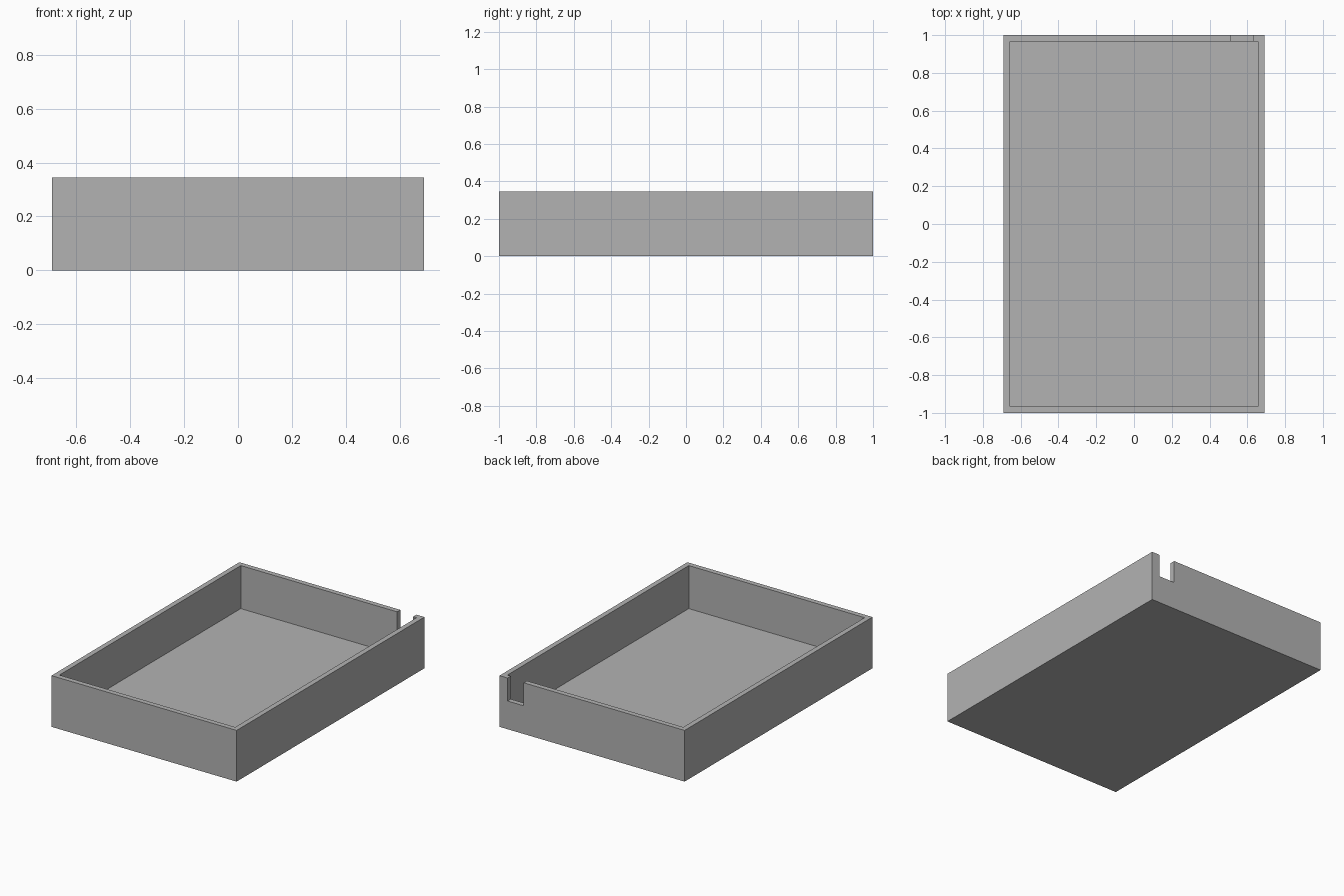
import bpy

default = bpy.data.objects.get("Cube")
if default:
    bpy.data.objects.remove(default, do_unlink=True)

# Overall sizes
WIDTH, LENGTH, HEIGHT = 1.38, 2.0, 0.345
WALL, FLOOR = 0.0345, 0.055
SLOT_LEFT, SLOT_RIGHT, SLOT_BOTTOM = 0.63, 0.51, 0.19

grey = bpy.data.materials.new("plain grey")
grey.use_nodes = True
colour = (0.45, 0.45, 0.45, 1)
grey.diffuse_color = colour
grey.node_tree.nodes["Principled BSDF"].inputs["Base Color"].default_value = colour


def box(name, low, high):
    """Add a box spanning two opposite corners."""
    centre = [(a + b) / 2 for a, b in zip(low, high)]
    bpy.ops.mesh.primitive_cube_add(size=1, location=centre)
    obj = bpy.context.object
    obj.name = name
    obj.scale = [b - a for a, b in zip(low, high)]
    bpy.ops.object.transform_apply(location=True, rotation=False, scale=True)
    obj.data.materials.append(grey)
    return obj


def cut(target, cutter):
    """Subtract a hidden helper box from the target."""
    mod = target.modifiers.new(cutter.name, "BOOLEAN")
    mod.operation = "DIFFERENCE"
    mod.solver = "EXACT"
    mod.object = cutter
    bpy.context.view_layer.objects.active = target
    bpy.ops.object.modifier_apply(modifier=mod.name)
    cutter.hide_render = True
    bpy.data.objects.remove(cutter, do_unlink=True)


# Open tray
x, y = WIDTH / 2, LENGTH / 2
tray = box("tray", (-x, -y, 0), (x, y, HEIGHT))

# Hollow interior
cut(tray, box("cavity_cutter", (WALL - x, WALL - y, FLOOR), (x - WALL, y - WALL, HEIGHT + 0.1)))

# Cable slot in the back wall
cut(tray, box("slot_cutter", (SLOT_RIGHT, y - WALL - 0.02, SLOT_BOTTOM), (SLOT_LEFT, y + 0.1, HEIGHT + 0.1)))
